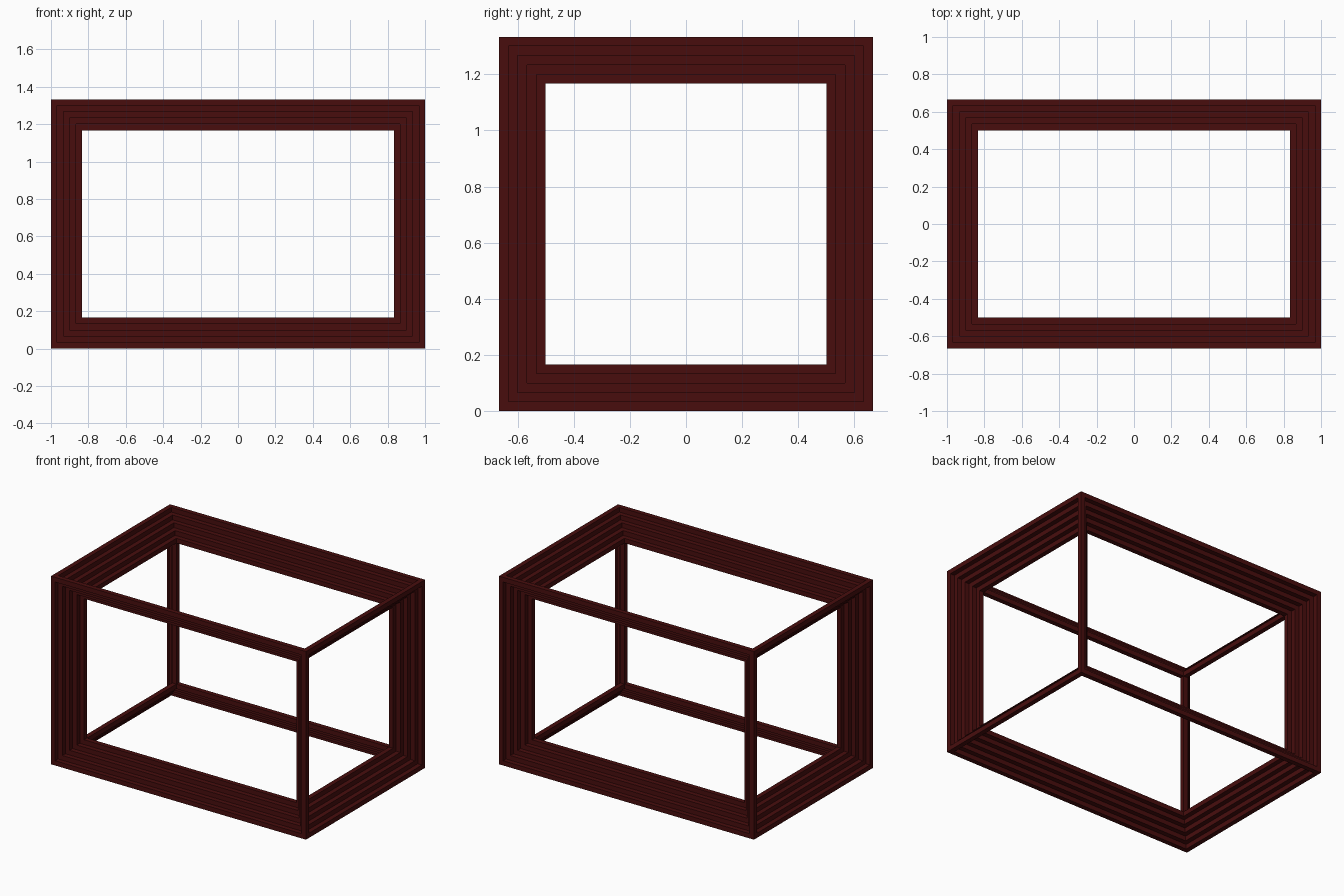
import bpy, bmesh
from itertools import product
from mathutils import Vector

if "Cube" in bpy.data.objects:
    bpy.data.objects.remove(bpy.data.objects["Cube"])

STEP = 1 / 30                      # bar thickness and inset of each nested frame
HALF = Vector((1.0, 2 / 3, 2 / 3))  # half size of the outermost frame
RINGS = 5

mat = bpy.data.materials.new("dark red")
mat.use_nodes = True
colour = (0.065, 0.0042, 0.0042, 1)
mat.diffuse_color = colour
bsdf = mat.node_tree.nodes["Principled BSDF"]
bsdf.inputs["Base Color"].default_value = colour
bsdf.inputs["Roughness"].default_value = 0.8


def is_bar(cell):
    """In a 3x3x3 split of the box, edges and corners are solid."""
    return all(0 <= c <= 2 for c in cell) and sum(c != 1 for c in cell) >= 2


def box_frame(name, half):
    """Closed skin of the twelve square bars along a box's edges."""
    cuts = [(-h, -h + STEP, h - STEP, h) for h in half]
    bm = bmesh.new()
    for cell in filter(is_bar, product(range(3), repeat=3)):
        for axis, side in product(range(3), (0, 1)):
            neighbour = list(cell)
            neighbour[axis] += 1 if side else -1
            if is_bar(neighbour):
                continue
            u, v = (axis + 1) % 3, (axis + 2) % 3
            corners = []
            for du, dv in ((0, 0), (1, 0), (1, 1), (0, 1)):
                i = list(cell)
                i[axis] += side
                i[u] += du
                i[v] += dv
                corners.append(bm.verts.new([cuts[a][i[a]] for a in range(3)]))
            bm.faces.new(corners if side else corners[::-1])
    bmesh.ops.remove_doubles(bm, verts=bm.verts, dist=1e-5)
    mesh = bpy.data.meshes.new(name)
    bm.to_mesh(mesh)
    bm.free()
    mesh.materials.append(mat)
    obj = bpy.data.objects.new(name, mesh)
    obj.location.z = HALF.z
    bpy.context.collection.objects.link(obj)


# Nested frames, each one bar further in, touching along their edges
for k in range(RINGS):
    box_frame(f"box_frame_{k + 1}", HALF - Vector((1, 1, 1)) * STEP * k)
